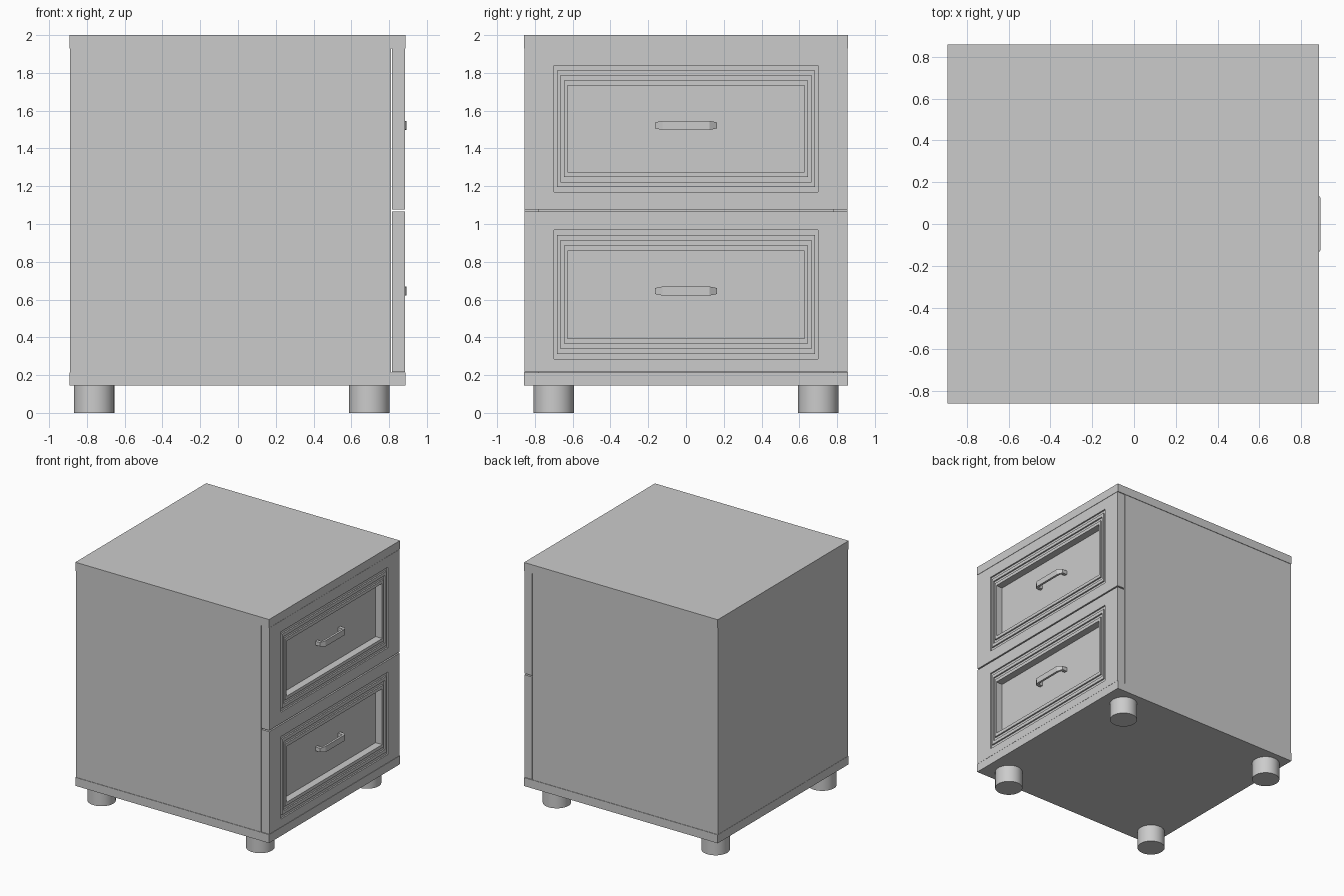
import bpy, bmesh

if "Cube" in bpy.data.objects:
    bpy.data.objects.remove(bpy.data.objects["Cube"])

X0, X1, Y = -0.892, 0.886, 0.858


def make(name, verts, faces):
    me = bpy.data.meshes.new(name)
    bm = bmesh.new()
    vs = [bm.verts.new(v) for v in verts]
    for f in faces:
        bm.faces.new([vs[i] for i in f])
    bmesh.ops.recalc_face_normals(bm, faces=bm.faces)
    bm.to_mesh(me)
    bm.free()
    ob = bpy.data.objects.new(name, me)
    bpy.context.collection.objects.link(ob)
    return ob


def loft(name, rings):
    """Skin a list of four-point rings and cap both ends."""
    n = len(rings)
    verts = [p for r in rings for p in r]
    faces = [(4*i + j, 4*i + (j+1) % 4, 4*i + 4 + (j+1) % 4, 4*i + 4 + j)
             for i in range(n - 1) for j in range(4)]
    faces += [(0, 1, 2, 3), tuple(4*(n-1) + j for j in range(4))]
    return make(name, verts, faces)


def rect(x, y, z0, z1):
    return [(x, -y, z0), (x, y, z0), (x, y, z1), (x, -y, z1)]


def box(name, x0, x1, y0, y1, z0, z1):
    def ring(x):
        return [(x, y0, z0), (x, y1, z0), (x, y1, z1), (x, y0, z1)]
    return loft(name, [ring(x0), ring(x1)])


# Top and bottom slabs
box("top_slab", X0, X1, -Y, Y, 1.93, 2.0)
box("bottom_slab", X0, X1, -Y, Y, 0.145, 0.215)

# Carcass sides and back, slightly inside the slabs
ys = Y - 0.004
box("side_left", X0 + 0.002, 0.81, -ys, -0.78, 0.215, 1.93)
box("side_right", X0 + 0.002, 0.81, 0.78, ys, 0.215, 1.93)
box("back_panel", X0 + 0.002, -0.82, -0.78, 0.78, 0.215, 1.93)


# Drawer front with a grooved frame around a sunken panel
def drawer_front(name, z0, z1, outer, inner):
    def step(t, x):
        return rect(x, 0.70 - 0.073*t,
                    outer[0] + (inner[0] - outer[0])*t,
                    outer[1] + (inner[1] - outer[1])*t)
    front, groove = X1 - 0.001, X1 - 0.013
    rings = [rect(0.815, ys, z0, z1), rect(front, ys, z0, z1)]
    for t in (0, 0.5):
        rings += [step(t, front), step(t, groove),
                  step(t + 0.25, groove), step(t + 0.25, front)]
    rings += [step(1, front), step(1, 0.824)]
    loft(name, rings)


# Bow handle: wide bar, narrower bent legs
def handle(name, z):
    half = [(0.822, 0.163, 0.838, 0), (0.822, 0.135, 0, 0)]
    outer = [(0.822, 0.163), (0.868, 0.163), (0.892, 0.125)]
    inner = [(0.822, 0.135), (0.860, 0.135), (0.874, 0.112)]
    heights = [0.016, 0.016, 0.024]
    rings = []
    for s, order in ((-1, (0, 1, 2)), (1, (2, 1, 0))):
        for i in order:
            (xo, yo), (xi, yi), h = outer[i], inner[i], heights[i]
            rings.append([(xo, s*yo, z - h), (xo, s*yo, z + h),
                          (xi, s*yi, z + h), (xi, s*yi, z - h)])
    loft(name, rings)


drawer_front("upper_drawer_front", 1.078, 1.928, (1.17, 1.838), (1.275, 1.732))
drawer_front("lower_drawer_front", 0.217, 1.067, (0.285, 0.968), (0.395, 0.858))
handle("upper_handle", 1.522)
handle("lower_handle", 0.645)

# Round feet
for x, xn in ((-0.762, "left"), (0.695, "right")):
    for y, yn in ((-0.70, "front"), (0.70, "back")):
        bpy.ops.mesh.primitive_cylinder_add(vertices=32, radius=0.107,
                                            depth=0.145, location=(x, y, 0.0725))
        bpy.context.object.name = f"foot_{yn}_{xn}"
        bpy.ops.object.shade_smooth_by_angle()
